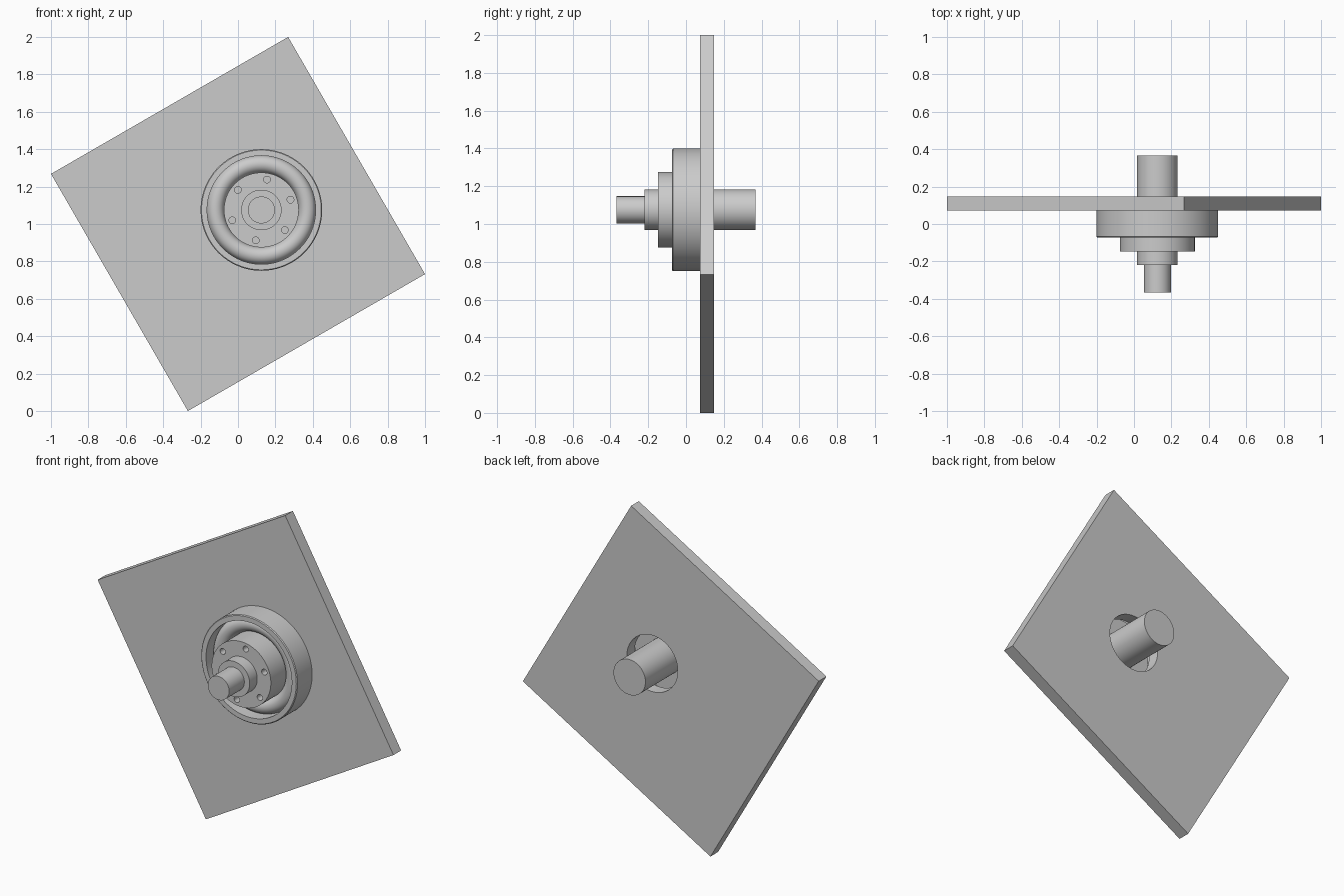
import bpy, bmesh, math
from mathutils import Matrix, Vector

if "Cube" in bpy.data.objects:
    bpy.data.objects.remove(bpy.data.objects["Cube"], do_unlink=True)

CENTRE = Vector((0.125, 0, 1.075))   # shaft axis, parallel to y

grey = bpy.data.materials.new("light grey")
grey.use_nodes = True
grey.diffuse_color = (0.6, 0.6, 0.6, 1)
grey.node_tree.nodes["Principled BSDF"].inputs["Base Color"].default_value = (0.6, 0.6, 0.6, 1)


def add_object(name, bm):
    bmesh.ops.recalc_face_normals(bm, faces=bm.faces)
    mesh = bpy.data.meshes.new(name)
    bm.to_mesh(mesh)
    bm.free()
    mesh.materials.append(grey)
    obj = bpy.data.objects.new(name, mesh)
    bpy.context.collection.objects.link(obj)
    return obj


def lathe(name, profile, closed=True, steps=96):
    """Turn a (radius, y) profile around the shaft axis."""
    bm = bmesh.new()
    verts = [bm.verts.new(CENTRE + Vector((r, y, 0))) for r, y in profile]
    pairs = list(zip(verts, verts[1:]))
    if closed:
        pairs.append((verts[-1], verts[0]))
    edges = [bm.edges.new(p) for p in pairs]
    bmesh.ops.spin(bm, geom=verts + edges, cent=CENTRE, axis=(0, 1, 0),
                   angle=math.tau, steps=steps, use_duplicate=False)
    bmesh.ops.remove_doubles(bm, verts=bm.verts, dist=0.0001)
    return add_object(name, bm)


def cylinder(bm, centre, radius, depth, segments):
    matrix = Matrix.Translation(centre) @ Matrix.Rotation(math.pi / 2, 4, "X")
    bmesh.ops.create_cone(bm, cap_ends=True, segments=segments, radius1=radius,
                          radius2=radius, depth=depth, matrix=matrix)


def cut(obj, cutter):
    cutter.hide_render = True
    mod = obj.modifiers.new("cut", "BOOLEAN")
    mod.object = cutter
    mod.solver = "EXACT"
    bpy.context.view_layer.objects.active = obj
    bpy.ops.object.modifier_apply(modifier=mod.name)
    bpy.data.objects.remove(cutter, do_unlink=True)


# Tilted square plate with a round hole for the shaft
bm = bmesh.new()
bmesh.ops.create_cube(bm, size=1, matrix=Matrix.Translation((0, 0.11, 1))
                      @ Matrix.Rotation(math.radians(-30), 4, "Y")
                      @ Matrix.Diagonal((1.464, 0.074, 1.464, 1)))
plate = add_object("mounting_plate", bm)
bm = bmesh.new()
cylinder(bm, CENTRE + Vector((0, 0.11, 0)), 0.172, 0.3, 96)
cut(plate, add_object("plate_hole_cutter", bm))

# Outer ring with softened front edge
ring = lathe("outer_ring", [(0.29, -0.073), (0.32, -0.073), (0.325, -0.068),
                            (0.325, 0.073), (0.29, 0.073)])

# Arched flexible membrane between ring and hub
arch = [math.pi * i / 16 for i in range(17)]
profile = [(0.245 + 0.046 * math.cos(a), 0.015 - 0.046 * math.sin(a)) for a in arch]
profile += [(0.245 + 0.036 * math.cos(a), 0.015 - 0.036 * math.sin(a)) for a in reversed(arch)]
membrane = lathe("membrane", profile)

# Stepped shaft and flange, with six blind bolt holes
hub = lathe("stepped_shaft", [(0, -0.367), (0.072, -0.367), (0.072, -0.22),
                              (0.108, -0.22), (0.108, -0.147), (0.2, -0.147),
                              (0.2, 0.03), (0.108, 0.03), (0.108, 0.367),
                              (0, 0.367)], closed=False)
bm = bmesh.new()
for i in range(6):
    a = math.radians(19.5 + 60 * i)
    cylinder(bm, CENTRE + Vector((0.165 * math.cos(a), -0.147, 0.165 * math.sin(a))),
             0.018, 0.12, 24)
cut(hub, add_object("bolt_hole_cutter", bm))

# Smooth the round surfaces, keep the corners crisp
bpy.ops.object.select_all(action="DESELECT")
for obj in (plate, ring, membrane, hub):
    obj.select_set(True)
bpy.context.view_layer.objects.active = hub
bpy.ops.object.shade_smooth_by_angle(angle=math.radians(30))
